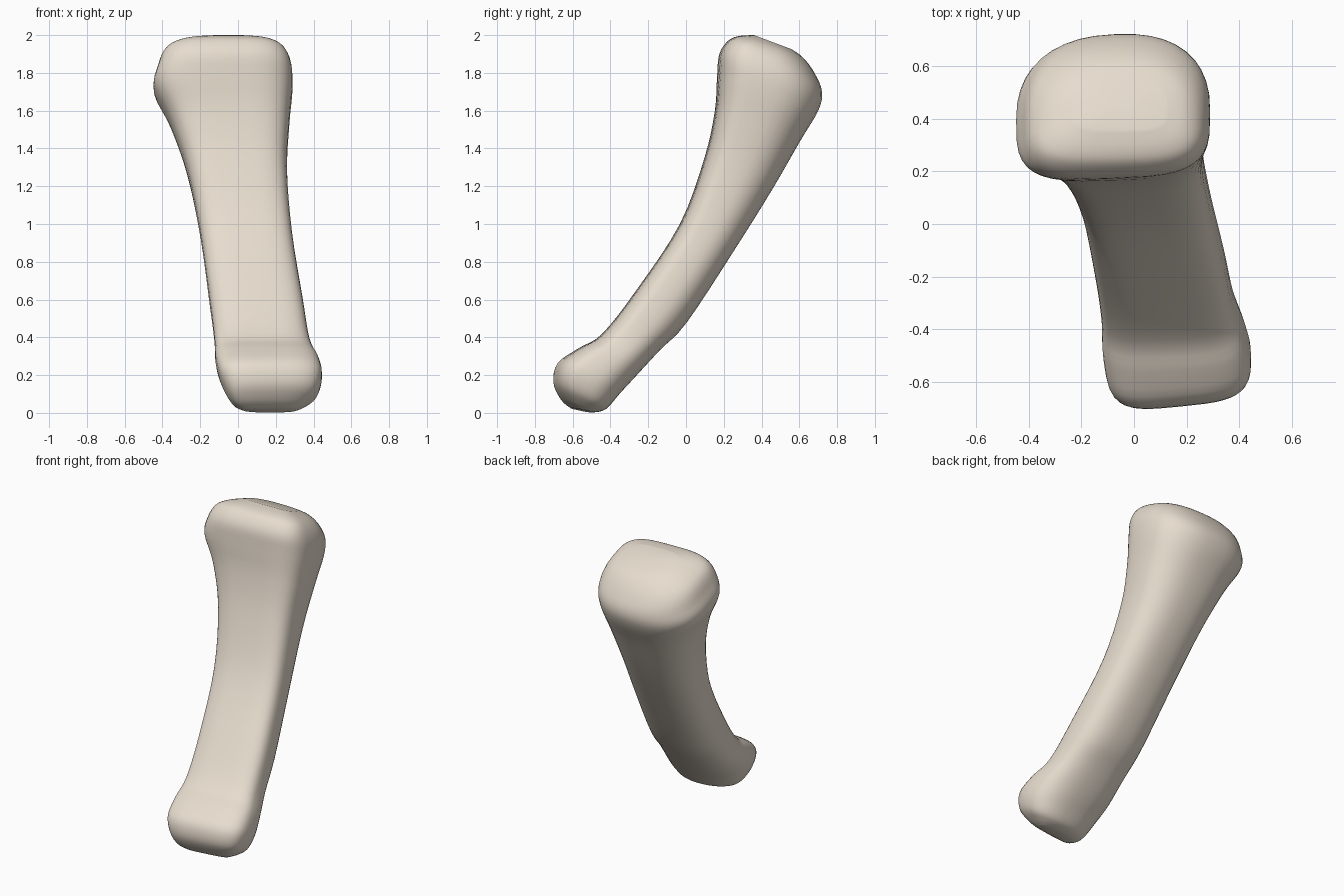
import bpy, bmesh, math
from mathutils import Vector

if "Cube" in bpy.data.objects:
    bpy.data.objects.remove(bpy.data.objects["Cube"])

# Cross-sections, lower end to upper end:
# front y, front z, back y, back z, left x, right x, skew in y from left to right
SECTIONS = [
    (-0.60, 0.025, -0.50, 0.002, 0.03, 0.31, 0.02),
    (-0.65, 0.07, -0.455, 0.008, -0.02, 0.36, 0.025),
    (-0.692, 0.16, -0.415, 0.03, -0.06, 0.42, 0.025),
    (-0.67, 0.265, -0.355, 0.10, -0.10, 0.445, 0.025),
    (-0.56, 0.345, -0.27, 0.19, -0.12, 0.425, 0.015),
    (-0.44, 0.42, -0.14, 0.33, -0.125, 0.38, 0.01),
    (-0.26, 0.65, 0.005, 0.48, -0.15, 0.345, 0.01),
    (-0.03, 1.00, 0.255, 0.86, -0.20, 0.287, 0.01),
    (0.10, 1.35, 0.455, 1.18, -0.27, 0.26, 0.01),
    (0.155, 1.60, 0.605, 1.44, -0.36, 0.272, 0.01),
    (0.168, 1.78, 0.70, 1.60, -0.445, 0.288, 0.015),
    (0.18, 1.90, 0.72, 1.70, -0.425, 0.285, 0.015),
    (0.225, 1.97, 0.68, 1.80, -0.39, 0.255, 0.01),
    (0.28, 1.995, 0.62, 1.88, -0.32, 0.20, 0.01),
    (0.36, 2.0, 0.56, 1.925, -0.22, 0.12, 0.0),
]
SIDES, STEPS = 40, 4


def spline(a, b, c, d, t):
    return 0.5 * (2 * b + (c - a) * t + (2 * a - 5 * b + 4 * c - d) * t * t
                  + (3 * b - a - 3 * c + d) * t ** 3)


def smooth_sections():
    last = len(SECTIONS) - 1
    for i in range(last):
        quad = [SECTIONS[min(max(i + k, 0), last)] for k in (-1, 0, 1, 2)]
        for s in range(STEPS):
            yield [spline(*v, s / STEPS) for v in zip(*quad)]
    yield SECTIONS[-1]


def ring(section):
    fy, fz, by, bz, xl, xr, skew = section
    front, back = Vector((0, fy, fz)), Vector((0, by, bz))
    points = []
    for k in range(SIDES):
        a = 2 * math.pi * k / SIDES
        c, s = math.cos(a), math.sin(a)
        # Flatter front, rounder back, widest a little in front of the middle
        power = 2 / (2.4 if s > 0 else 3.6)
        u = math.copysign(abs(c) ** power, c)
        v = math.copysign(abs(s) ** power, s)
        p = front.lerp(back, 0.44 + v * (0.56 if v > 0 else 0.44))
        p.x = (xl + xr) / 2 + u * (xr - xl) / 2
        p.y += skew * u
        points.append(p)
    return points


# Bone: one closed loft
bm = bmesh.new()
rings = [[bm.verts.new(p) for p in ring(s)] for s in smooth_sections()]
for low, high in zip(rings, rings[1:]):
    for k in range(SIDES):
        n = (k + 1) % SIDES
        bm.faces.new((low[k], low[n], high[n], high[k]))

# Nearly flat joint faces at both ends
for end in (rings[0], rings[-1]):
    centre = bm.verts.new(sum((v.co for v in end), Vector()) / SIDES)
    for k in range(SIDES):
        bm.faces.new((end[k], end[(k + 1) % SIDES], centre))
bmesh.ops.recalc_face_normals(bm, faces=bm.faces)

mesh = bpy.data.meshes.new("bone")
bm.to_mesh(mesh)
bm.free()
mesh.shade_smooth()
bone = bpy.data.objects.new("bone", mesh)
bpy.context.collection.objects.link(bone)

# Pale bone colour
material = bpy.data.materials.new("pale_bone")
material.diffuse_color = (0.80, 0.72, 0.62, 1)
material.use_nodes = True
material.node_tree.nodes["Principled BSDF"].inputs["Base Color"].default_value = material.diffuse_color
mesh.materials.append(material)
